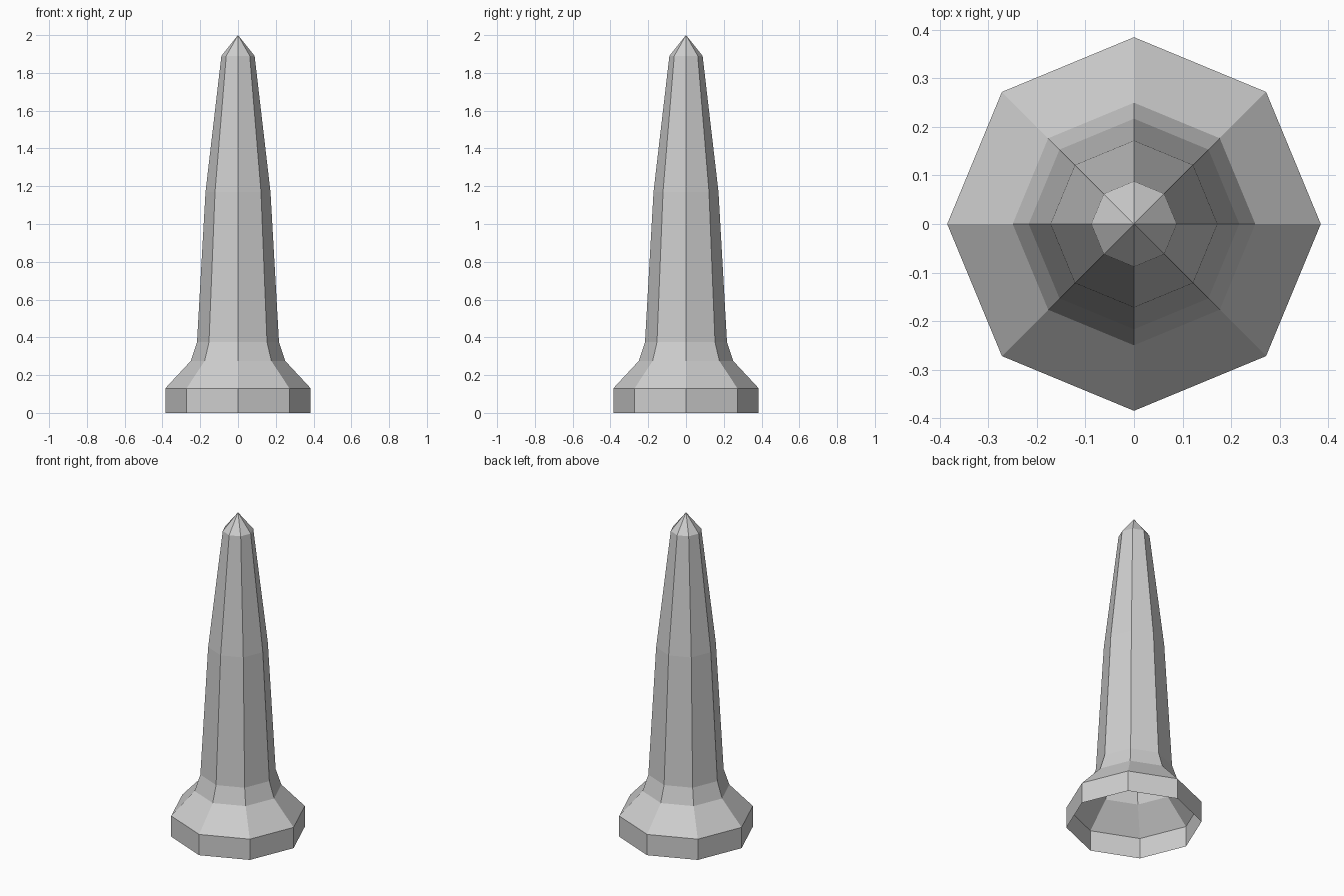
import bpy
import bmesh
from math import cos, sin, tau

if "Cube" in bpy.data.objects:
    bpy.data.objects.remove(bpy.data.objects["Cube"], do_unlink=True)

SIDES = 8

# Plain grey stone
stone = bpy.data.materials.new("grey_stone")
stone.use_nodes = True
grey = (0.62, 0.62, 0.62, 1)
stone.diffuse_color = grey
stone.node_tree.nodes["Principled BSDF"].inputs["Base Color"].default_value = grey

# Radius and height of each ring, from the open foot to the shoulder of the tip
profile = [(0.385, 0), (0.385, 0.13), (0.25, 0.275),
           (0.217, 0.375), (0.172, 1.17), (0.088, 1.89)]

bm = bmesh.new()
rings = [[bm.verts.new((r * cos(tau * i / SIDES), r * sin(tau * i / SIDES), z))
          for i in range(SIDES)] for r, z in profile]

# Plinth, flared collar and tapering shaft
for low, high in zip(rings, rings[1:]):
    for i in range(SIDES):
        j = (i + 1) % SIDES
        bm.faces.new((low[i], low[j], high[j], high[i]))

# Pointed tip
apex = bm.verts.new((0, 0, 2))
for i in range(SIDES):
    bm.faces.new((rings[-1][i], rings[-1][(i + 1) % SIDES], apex))

mesh = bpy.data.meshes.new("obelisk_post")
bm.to_mesh(mesh)
bm.free()
mesh.materials.append(stone)
post = bpy.data.objects.new("obelisk_post", mesh)
bpy.context.collection.objects.link(post)
